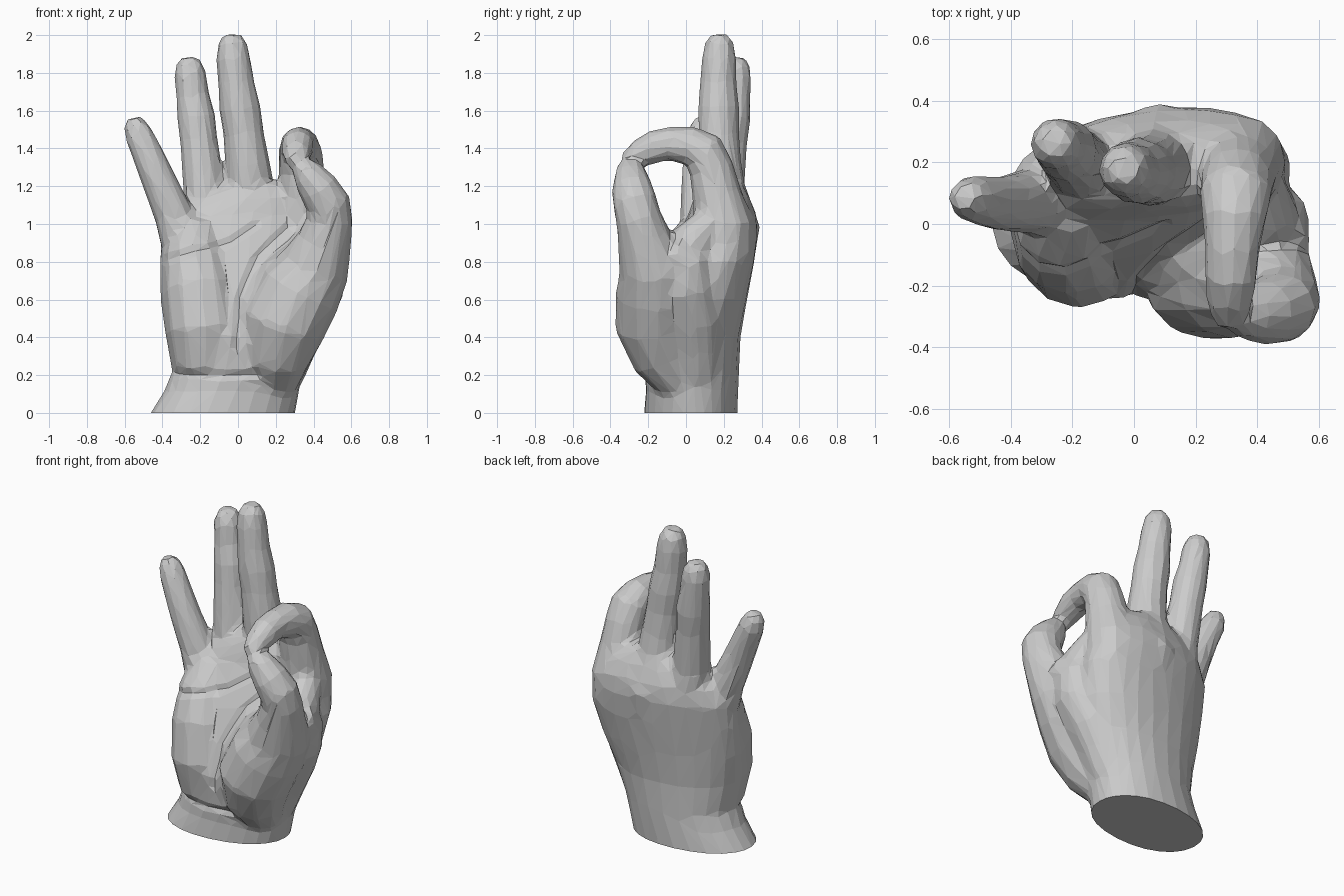
import bpy, bmesh
from math import sin, cos, pi, copysign
from mathutils import Vector, Matrix

bm = bmesh.new()


def skin(rings):
    """Bridge rings of points into a closed shell."""
    vs = [[bm.verts.new(p) for p in r] for r in rings]
    n = len(vs[0])
    fs = [bm.faces.new(vs[0][::-1]), bm.faces.new(vs[-1])]
    for a, b in zip(vs, vs[1:]):
        for i in range(n):
            j = (i + 1) % n
            fs.append(bm.faces.new((a[i], a[j], b[j], b[i])))
    bmesh.ops.recalc_face_normals(bm, faces=fs)


def tube(path, n=12):
    """Round limb through (x, y, z, radius) points."""
    pts = [Vector(p[:3]) for p in path]
    rings = []
    for k, p in enumerate(pts):
        t = (pts[min(k + 1, len(pts) - 1)] - pts[max(k - 1, 0)]).normalized()
        u = Vector((1, 0, 0))
        u = (u - t * u.dot(t)).normalized()
        v = t.cross(u)
        r = path[k][3]
        rings.append([p + r * (cos(a) * u + sin(a) * v)
                      for a in (2 * pi * i / n for i in range(n))])
    skin(rings)


def slab(levels, n=24, e=0.93):
    """Palm from (z, x left, x right, y front, y back, turn) levels."""
    rings = []
    for z, xl, xr, yf, yb, turn in levels:
        c = Vector(((xl + xr) / 2, (yf + yb) / 2, z))
        rot = Matrix.Rotation(turn, 3, 'Z')
        ring = []
        for i in range(n):
            a = 2 * pi * i / n
            x = copysign(abs(cos(a)) ** e, cos(a)) * (xr - xl) / 2
            y = copysign(abs(sin(a)) ** e, sin(a)) * (yb - yf) / 2
            ring.append(c + rot @ Vector((x, y, 0)))
        rings.append(ring)
    skin(rings)


# wrist and palm
slab([(-0.1, -0.49, 0.28, -0.22, 0.27, 0.1), (0, -0.465, 0.305, -0.22, 0.27, 0.1),
      (0.12, -0.39, 0.325, -0.21, 0.275, 0.1), (0.22, -0.35, 0.35, -0.22, 0.28, 0.1),
      (0.4, -0.385, 0.42, -0.24, 0.285, 0.12), (0.6, -0.415, 0.485, -0.18, 0.315, 0.15),
      (0.8, -0.42, 0.515, -0.10, 0.35, 0.16), (0.95, -0.405, 0.49, -0.03, 0.37, 0.15),
      (1.05, -0.34, 0.455, 0.02, 0.365, 0.13), (1.14, -0.22, 0.39, 0.045, 0.335, 0.08),
      (1.22, -0.08, 0.25, 0.085, 0.295, 0)])

# mound on the little-finger side
tube([(-0.15, 0.02, 0.12, 0.13), (-0.17, -0.05, 0.28, 0.18), (-0.18, -0.075, 0.45, 0.20),
      (-0.205, -0.04, 0.66, 0.195), (-0.23, 0.02, 0.84, 0.165), (-0.22, 0.09, 0.98, 0.12)])

# thumb with its mound
tube([(0.18, 0.0, 0.14, 0.13), (0.2, -0.1, 0.3, 0.19), (0.24, -0.15, 0.47, 0.228),
      (0.33, -0.15, 0.65, 0.225), (0.41, -0.17, 0.78, 0.19), (0.46, -0.22, 0.92, 0.145),
      (0.487, -0.25, 1.03, 0.122), (0.477, -0.27, 1.11, 0.12), (0.425, -0.285, 1.19, 0.11),
      (0.37, -0.295, 1.265, 0.087), (0.335, -0.31, 1.315, 0.057), (0.325, -0.315, 1.335, 0.027)])

# inner mound and web between thumb and index finger
tube([(0.11, -0.05, 0.22, 0.14), (0.13, -0.1, 0.36, 0.165), (0.17, -0.1, 0.52, 0.185),
      (0.28, -0.08, 0.68, 0.19), (0.385, -0.02, 0.81, 0.15), (0.42, 0.05, 0.92, 0.115),
      (0.40, 0.12, 1.0, 0.09)])
tube([(0.22, 0.06, 0.2, 0.13), (0.26, 0.05, 0.35, 0.155), (0.325, 0.04, 0.5, 0.165),
      (0.405, 0.0, 0.68, 0.165), (0.435, 0.0, 0.8, 0.14), (0.45, -0.09, 0.86, 0.125)])

# curled index finger
tube([(0.33, 0.17, 0.7, 0.13), (0.33, 0.19, 0.86, 0.165), (0.335, 0.2, 1.0, 0.16),
      (0.338, 0.162, 1.16, 0.132), (0.335, 0.135, 1.29, 0.12), (0.33, 0.095, 1.38, 0.12),
      (0.325, 0.02, 1.415, 0.105), (0.32, -0.09, 1.425, 0.09), (0.315, -0.17, 1.41, 0.088),
      (0.31, -0.25, 1.37, 0.075), (0.305, -0.31, 1.33, 0.053), (0.305, -0.33, 1.315, 0.027)])

# middle, ring and little fingers
tube([(0.10, 0.2, 0.7, 0.14), (0.09, 0.23, 0.98, 0.165), (0.062, 0.185, 1.2, 0.127),
      (0.05, 0.175, 1.32, 0.119), (0.03, 0.172, 1.48, 0.109), (0.01, 0.172, 1.61, 0.111),
      (-0.01, 0.172, 1.75, 0.097), (-0.025, 0.175, 1.88, 0.092), (-0.03, 0.177, 1.96, 0.078),
      (-0.033, 0.177, 2.005, 0.047)])
tube([(-0.12, 0.16, 0.7, 0.13), (-0.14, 0.19, 0.98, 0.14), (-0.178, 0.195, 1.15, 0.112),
      (-0.192, 0.21, 1.3, 0.107), (-0.208, 0.225, 1.44, 0.101), (-0.22, 0.24, 1.56, 0.103),
      (-0.24, 0.254, 1.68, 0.09), (-0.252, 0.26, 1.78, 0.087), (-0.258, 0.265, 1.845, 0.074),
      (-0.26, 0.265, 1.885, 0.044)])
tube([(-0.25, 0.08, 0.72, 0.12), (-0.29, 0.08, 0.92, 0.125), (-0.345, 0.075, 1.06, 0.104),
      (-0.392, 0.068, 1.17, 0.097), (-0.44, 0.067, 1.28, 0.09), (-0.482, 0.073, 1.38, 0.084),
      (-0.525, 0.082, 1.47, 0.078), (-0.546, 0.085, 1.53, 0.062), (-0.552, 0.087, 1.565, 0.037)])

mesh = bpy.data.meshes.new("hand")
bm.to_mesh(mesh)
bm.free()
hand = bpy.data.objects.new("hand", mesh)
bpy.context.collection.objects.link(hand)


def bake():
    """Apply all modifiers on the hand."""
    dg = bpy.context.evaluated_depsgraph_get()
    hand_mesh = bpy.data.meshes.new_from_object(hand.evaluated_get(dg))
    hand.modifiers.clear()
    hand.data = hand_mesh


# fuse the parts into one skin
m = hand.modifiers.new("fuse", 'REMESH')
m.mode, m.voxel_size = 'VOXEL', 0.014
m = hand.modifiers.new("soften", 'SMOOTH')
m.factor, m.iterations = 0.5, 18
bake()

# palm and wrist creases
creases = [[(-0.40, 0.80), (-0.22, 0.86), (-0.06, 0.89), (0.1, 1.0)],
           [(0.26, 0.98), (0.1, 0.83), (0.01, 0.62), (-0.01, 0.34)],
           [(-0.34, 0.21), (-0.15, 0.195), (0.1, 0.205)]]
for v in hand.data.vertices:
    if v.normal.y > -0.2 or v.co.z > 1.05:
        continue
    p = Vector((v.co.x, v.co.z))
    best = 1.0
    for line in creases:
        for a, b in zip(line, line[1:]):
            a, b = Vector(a), Vector(b)
            t = max(0, min(1, (p - a).dot(b - a) / (b - a).length_squared))
            best = min(best, (p - a.lerp(b, t)).length)
    v.co.y += 0.014 * max(0, 1 - best / 0.03)

# reduce to low-poly facets
m = hand.modifiers.new("facets", 'DECIMATE')
m.ratio = min(1.0, 1900 / (2 * len(hand.data.polygons)))
bake()

# flat cut at the wrist
bm = bmesh.new()
bm.from_mesh(hand.data)
bmesh.ops.bisect_plane(bm, geom=bm.verts[:] + bm.edges[:] + bm.faces[:],
                       plane_co=(0, 0, 0), plane_no=(0, 0, -1), clear_outer=True)
bmesh.ops.holes_fill(bm, edges=[e for e in bm.edges if e.is_boundary], sides=0)
bmesh.ops.recalc_face_normals(bm, faces=bm.faces[:])
for f in bm.faces:
    f.smooth = False
bm.to_mesh(hand.data)
bm.free()
